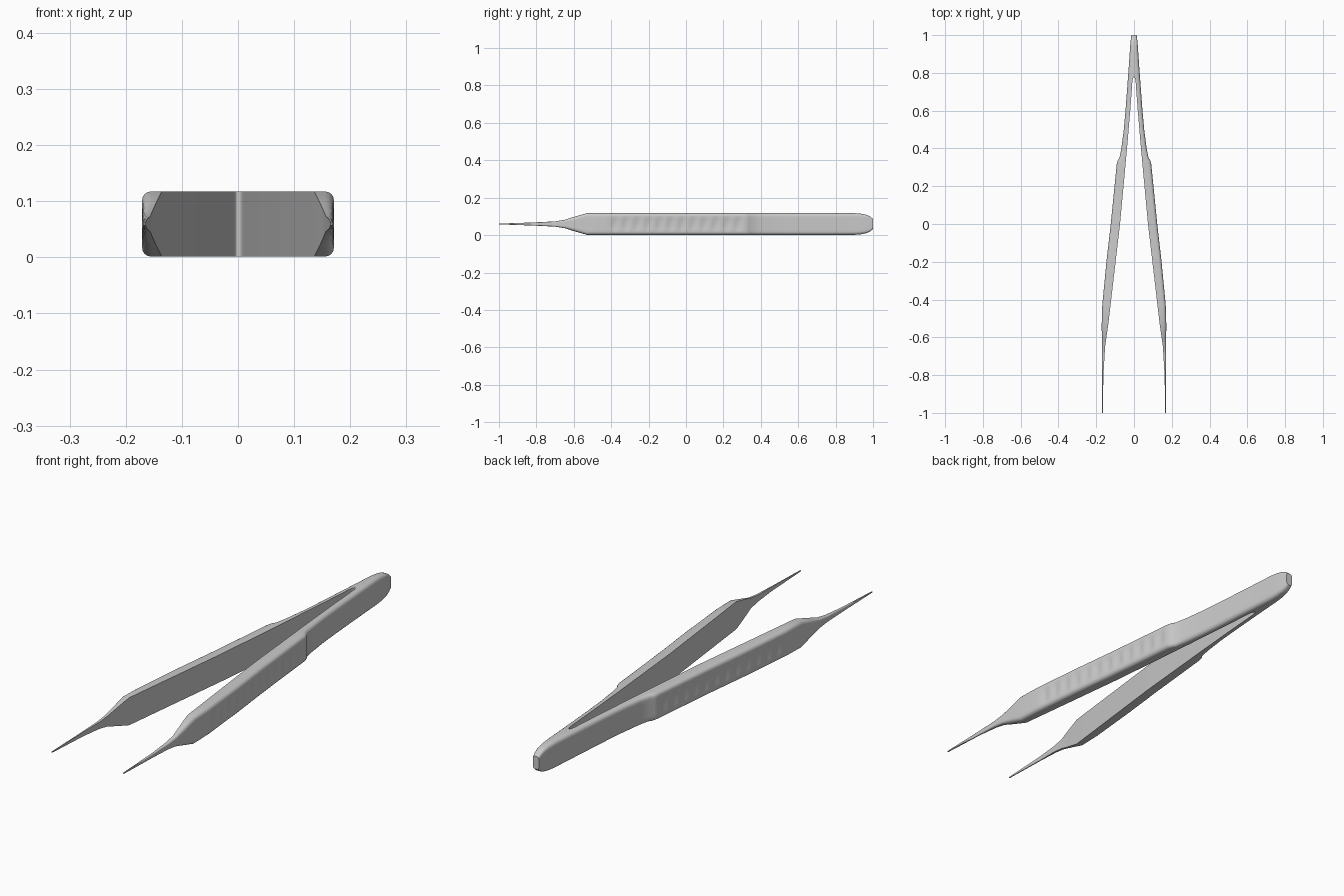
import bpy, bmesh, math

if "Cube" in bpy.data.objects:
    bpy.data.objects.remove(bpy.data.objects["Cube"])

ZC = 0.0595  # mid height

# Profiles along y: outer x, inner x, half height
OUTER = [(-1, .169), (-.8, .169), (-.53, .171), (-.43, .168), (-.2, .146), (0, .123),
         (.2, .103), (.32, .091), (.335, .087), (.35, .077), (.4, .067), (.5, .054), (.6, .045),
         (.8, .030), (.96, .019), (1, .014)]
INNER = [(-1, .165), (-.8, .162), (-.65, .153), (-.53, .136), (0, .074), (.4, .037),
         (.6, .020), (.72, .011), (.75, .009), (.77, .006), (.78, 0), (1, 0)]
HEIGHT = [(-1, .002), (-.8, .009), (-.7, .014), (-.65, .022), (-.6, .038), (-.53, .058),
          (.9, .058), (.935, .055), (.965, .049), (.985, .040), (1, .027)]
GRIP_START, PITCH, RIDGES, DEPTH = -.41, .06, 12, .005


def sample(table, y):
    for (y0, v0), (y1, v1) in zip(table, table[1:]):
        if y <= y1 + 1e-9:
            return v0 + (v1 - v0) * (y - y0) / (y1 - y0)
    return table[-1][1]


def section(y):
    """Flat inside, rounded corners outside, finger grooves in the middle."""
    xo, xi, h = sample(OUTER, y), sample(INNER, y), sample(HEIGHT, y)
    r = min(.016, .45 * h, .7 * (xo - xi))
    t = (y - GRIP_START) / PITCH
    groove = DEPTH * .5 * (1 - math.cos(2 * math.pi * t)) if 0 < t < RIDGES else 0
    half = []
    for u in (0, .35, .7):
        half.append((xo - groove * (1 - u * u), u * (h - r)))
    for i in range(5):
        a = math.pi / 2 * i / 4
        half.append((xo - r + r * math.cos(a), h - r + r * math.sin(a)))
    half.append((xi, h))
    pts = [(x, -z) for x, z in reversed(half[1:])] + half
    return [(x, y, ZC + z) for x, z in pts]


# Stations along the arm, denser through the grip
ys = {y for t in (OUTER, INNER, HEIGHT) for y, _ in t}
ys |= {round(GRIP_START + PITCH * i / 6, 4) for i in range(RIDGES * 6 + 1)}
ys = sorted(ys)

# Loft the right arm
bm = bmesh.new()
rings = [[bm.verts.new(p) for p in section(y)] for y in ys]
for a, b in zip(rings, rings[1:]):
    n = len(a)
    for i in range(n):
        j = (i + 1) % n
        if j == 0 and max(a[0].co.x, b[0].co.x) < 1e-6:
            continue  # arms are joined here, no wall between them
        bm.faces.new((a[i], b[i], b[j], a[j]))
bm.faces.new(rings[0])
bm.faces.new(rings[-1][::-1])
bmesh.ops.recalc_face_normals(bm, faces=bm.faces)
mesh = bpy.data.meshes.new("tweezer_arms")
bm.to_mesh(mesh)
bm.free()

arms = bpy.data.objects.new("tweezer_arms", mesh)
bpy.context.collection.objects.link(arms)
bpy.context.view_layer.objects.active = arms
arms.select_set(True)
bpy.ops.object.shade_smooth_by_angle(angle=math.radians(35))

# Mirror to the left arm, welded at the closed end
mirror = arms.modifiers.new("Mirror", 'MIRROR')
mirror.use_axis[0] = True
mirror.merge_threshold = .0002
